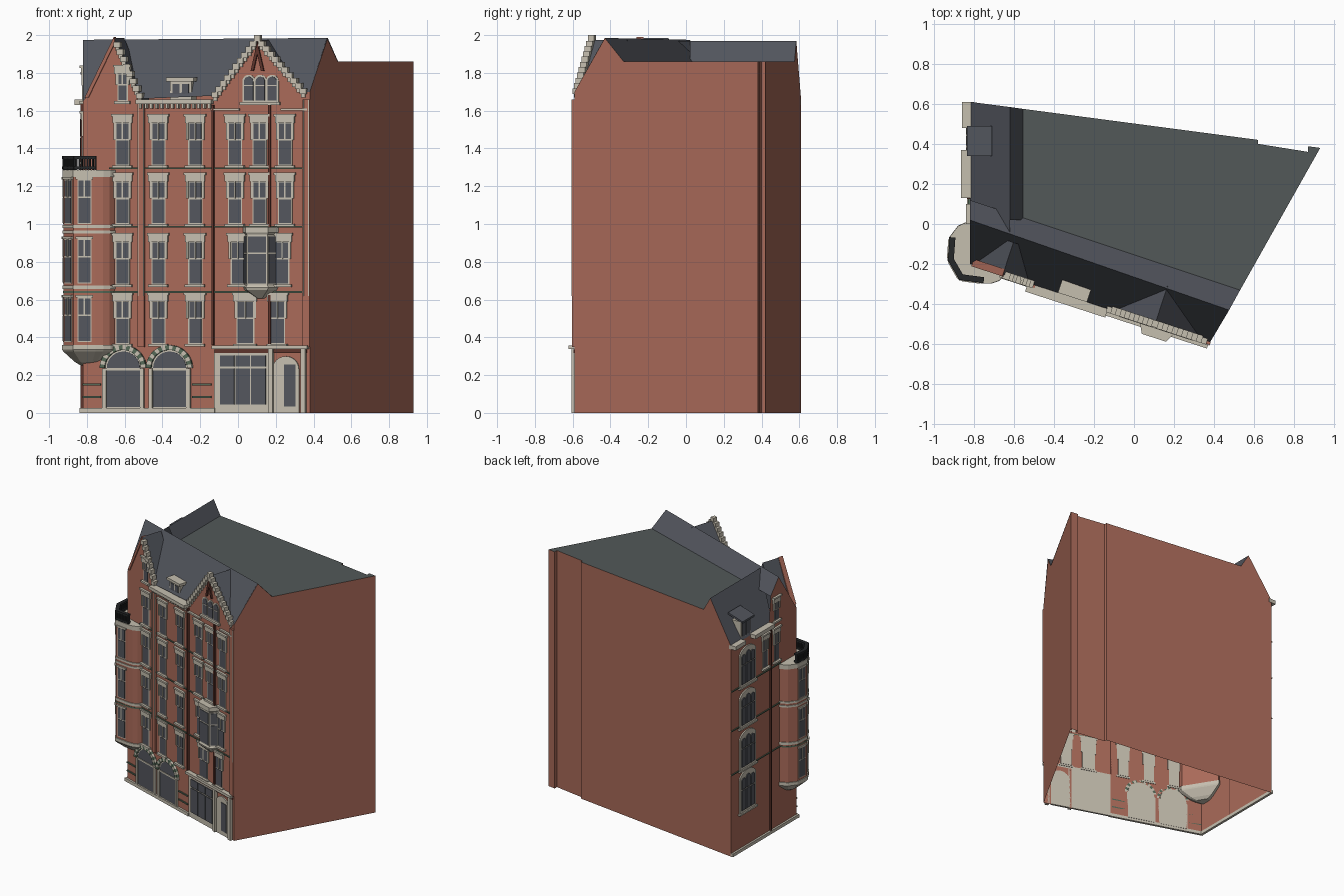
import bpy, bmesh, math
from mathutils import Vector

old = bpy.data.objects.get("Cube")
if old:
    bpy.data.objects.remove(old)

COLOURS = {
    "brick": (0.40, 0.145, 0.10), "stone": (0.56, 0.52, 0.43), "glass": (0.088, 0.094, 0.11),
    "slate": (0.083, 0.09, 0.108), "flat_roof": (0.085, 0.098, 0.098), "iron": (0.018, 0.02, 0.021),
    "green_tile": (0.09, 0.14, 0.095), "dark_brick": (0.11, 0.035, 0.025)}
mats = {}
for name, rgb in COLOURS.items():
    m = bpy.data.materials.new(name)
    m.use_nodes = True
    m.diffuse_color = (*rgb, 1)
    bsdf = m.node_tree.nodes["Principled BSDF"]
    bsdf.inputs["Base Color"].default_value = (*rgb, 1)
    bsdf.inputs["Roughness"].default_value = 0.8
    mats[name] = m
parts = {}


def part(name, mat):
    return parts.setdefault(name, (bmesh.new(), mat))[0]


# A wall frame is (origin, along, outward); points are given as (along, height, depth)
def wall_between(p, q):
    p, q = Vector((*p, 0)), Vector((*q, 0))
    u = (q - p).normalized()
    return (p + q) / 2, u, Vector((u.y, -u.x, 0))


def at(wall, s, z, d=0.0):
    return wall[0] + wall[1] * s + wall[2] * d + Vector((0, 0, z))


def face(name, mat, pts):
    bm = part(name, mat)
    bm.faces.new([bm.verts.new(p) for p in pts])


def loft(name, mat, rings):
    bm = part(name, mat)
    vs = [[bm.verts.new(p) for p in ring] for ring in rings]
    n = len(vs[0])
    for a, b in zip(vs, vs[1:]):
        for i in range(n):
            bm.faces.new((a[i], a[(i + 1) % n], b[(i + 1) % n], b[i]))
    bm.faces.new(vs[0][::-1])
    bm.faces.new(vs[-1])


def prism(name, mat, wall, pts, d0, d1):
    loft(name, mat, [[at(wall, s, z, d) for s, z in pts] for d in (d0, d1)])


def box(name, mat, wall, s0, s1, z0, z1, d0, d1):
    prism(name, mat, wall, [(s0, z0), (s1, z0), (s1, z1), (s0, z1)], d0, d1)


def arch(c, r, z0, spring, rise, n=12):
    arc = [(c + r * math.cos(math.pi * i / n), spring + rise * math.sin(math.pi * i / n)) for i in range(n + 1)]
    return [(c - r, z0), (c + r, z0)] + arc


def window(label, wall, c, z0, z1, w=0.075, trim=True):
    h, zt = w / 2, z0 + (z1 - z0) * 0.6
    box(label + "_frames", "stone", wall, c - h, c + h, z0, z1, -0.006, 0.003)
    for a, b in ((z0 + 0.006, zt - 0.004), (zt + 0.004, z1 - 0.004)):
        box(label + "_panes", "glass", wall, c - h + 0.006, c + h - 0.006, a, b, 0, 0.005)
    box(label + "_frames", "stone", wall, c - 0.003, c + 0.003, zt, z1, 0, 0.009)
    if trim:
        box(label + "_lintels", "stone", wall, c - h - 0.014, c + h + 0.014, z1, z1 + 0.035, -0.004, 0.012)
        box(label + "_lintels", "stone", wall, c - h - 0.02, c + h + 0.02, z1 + 0.035, z1 + 0.048, -0.004, 0.018)
        box(label + "_sills", "stone", wall, c - h - 0.014, c + h + 0.014, z0 - 0.014, z0, -0.004, 0.02)
        for k in (-1, 1):
            e = c + k * (h + 0.004)
            box(label + "_jambs", "stone", wall, e - 0.005, e + 0.005, zt, z1, -0.004, 0.008)


# Front frame measures along x, left frame along -y
along = Vector((1, -0.325, 0))
front = (Vector((0, -0.4665, 0)), along, Vector((-0.325, -1, 0)).normalized())
left = (Vector((-0.82, 0, 0)), Vector((0, -1, 0)), Vector((-1, 0, 0)))

# Brick shell, open underneath
face("front_wall", "brick", [at(front, x, z) for x, z in (
    (-.82, 0), (.38, 0), (.38, 1.7), (.35, 1.7), (.105, 1.97), (-.13, 1.66),
    (-.51, 1.65), (-.655, 1.97), (-.8, 1.68), (-.82, 1.65))])
face("left_wall", "brick", [(-.82, y, z) for y, z in (
    (.61, 0), (-.2, 0), (-.2, 1.65), (.02, 1.975), (.12, 1.86), (.14, 1.65), (.61, 1.65))])
face("right_wall", "brick", [(.38 + (y + .59) * .567, y, z) for y, z in (
    (-.59, 0), (.38, 0), (.38, 1.86), (-.33, 1.86), (-.43, 1.985), (-.59, 1.7))])
back = [(.93, .38), (.87, .388), (.87, .36), (.62, .4), (.62, .42), (-.555, .575)]
for p, q in zip(back, back[1:]):
    face("back_wall", "brick", [(*p, 0), (*q, 0), (*q, 1.86), (*p, 1.86)])
face("back_wall", "brick", [(-.555, .575, 0), (-.82, .61, 0), (-.82, .61, 1.65), (-.62, .584, 1.97), (-.555, .575, 1.86)])

# Roofs
ridge_l, ridge_r = (-.82, .02, 1.975), (.475, -.43, 1.985)
face("front_roof", "slate", [ridge_l, ridge_r, (.38, -.59, 1.7), (-.82, -.2, 1.65)])
face("ridge_back_roof", "slate", [ridge_l, ridge_r, (.53, -.33, 1.86), (-.82, .12, 1.86)])
face("left_roof", "slate", [(-.82, .61, 1.65), (-.62, .584, 1.97), (-.62, -.04, 1.97), (-.82, .1, 1.65)])
face("left_roof_inner", "slate", [(-.62, .584, 1.97), (-.555, .575, 1.86), (-.555, .02, 1.86), (-.62, .02, 1.97)])
face("flat_roof", "flat_roof", [(*p, 1.86) for p in back] + [(-.555, .03, 1.86), (.53, -.33, 1.86)])
prism("left_gable_roof", "slate", front, [(-.8, 1.66), (-.51, 1.63), (-.655, 1.985)], -.17, -.002)
prism("right_gable_roof", "slate", front, [(-.13, 1.64), (.35, 1.68), (.105, 1.975)], -.2, -.002)


# Stepped gable copings
def steps(a, b, n):
    for i in range(n):
        t = (i + .5) / n
        x, z = a[0] + (b[0] - a[0]) * t, a[1] + (b[1] - a[1]) * t
        box("gable_steps", "stone", front, x - .017, x + .017, z - .016, z + .014, -.02, .018)
        box("gable_steps", "stone", front, x - .01, x + .01, z - .035, z - .016, -.01, .01)


steps((-.13, 1.67), (.095, 1.97), 10)
steps((.36, 1.69), (.115, 1.97), 10)
steps((-.51, 1.66), (-.645, 1.97), 8)
box("gable_finials", "stone", front, .09, .12, 1.965, 2.0, -.02, .015)
prism("gable_brace", "dark_brick", front, [(.07, 1.81), (.085, 1.81), (.105, 1.9), (.125, 1.81), (.14, 1.81), (.105, 1.965)], 0, .012)
prism("left_gable_coping", "brick", front, [(-.81, 1.67), (-.79, 1.67), (-.65, 1.96), (-.655, 1.99)], -.03, .008)

# Front windows on the upper floors
floors = (.365, .68, 1.0, 1.31)
for i, z in enumerate(floors):
    for x in (-.61, -.42, -.225):
        window("front_window", front, x, z, z + .225)
    for x, w in (((.04, .095), (.21, .08)), ((0, .075), (.235, .075)),
                 *[((-.015, .075), (.115, .075), (.25, .075))] * 2)[i]:
        window("front_window", front, x, z, z + .225, w)
window("front_window", front, -.61, 1.65, 1.795, .055)
for x in (.058, .12, .182):
    prism("gable_window_frames", "stone", front, arch(x, .034, 1.645, 1.755, .035), -.004, .004)
    prism("gable_window_panes", "glass", front, arch(x, .024, 1.655, 1.755, .025), 0, .008)
    box("gable_window_frames", "stone", front, x - .024, x + .024, 1.73, 1.736, 0, .01)
box("gable_window_sill", "stone", front, .015, .225, 1.63, 1.645, 0, .02)

# Oriel bay
plan = [(.035, 0), (.065, .06), (.175, .06), (.205, 0)]


def oriel_ring(z, k):
    return [at(front, .12 + (s - .12) * k, z, max(d * k, -.002)) for s, d in plan]


loft("oriel", "stone", [oriel_ring(z, k) for z, k in (
    (.605, .2), (.65, 1), (.665, 1.08), (.675, 1), (.945, 1), (.955, 1.1), (.985, 1.1))])
for (s0, d0), (s1, d1) in zip(plan, plan[1:]):
    p, q = at(front, s0, 0, d0), at(front, s1, 0, d1)
    w = wall_between(p.xy, q.xy)
    h = (q - p).length / 2 - .008
    for a, b in ((.685, .84), (.85, .935)):
        box("oriel_panes", "glass", w, -h, h, a, b, -.002, .004)

# String courses, pilasters and downpipes
for z in (.64, .985, 1.295):
    box("string_courses", "green_tile", front, -.68, .36, z - .004, z + .004, 0, .008)
    box("string_courses", "green_tile", left, -.61, 0, z - .004, z + .004, 0, .008)
for x in (-.51, .365):
    box("pilasters", "brick", front, x - .018, x + .018, .35, 1.66, 0, .014)
    for k in (-.016, .012):
        box("pilaster_edges", "stone", front, x + k, x + k + .004, .62, 1.66, 0, .018)
for x in (-.13, .17):
    box("downpipes", "dark_brick", front, x - .006, x + .006, .36, 1.63, 0, .016)
box("side_downpipe", "dark_brick", left, -.135, -.125, 0, 1.64, 0, .014)

# Eaves parapet, brackets and front dormer
box("eaves_parapet", "stone", front, -.53, -.13, 1.635, 1.66, -.02, .045)
box("eaves_parapet", "stone", front, -.14, .01, 1.6, 1.612, 0, .016)
box("eaves_parapet", "stone", front, .23, .37, 1.6, 1.612, 0, .016)
for i in range(14):
    x = -.515 + i * .028
    box("eaves_brackets", "stone", front, x, x + .012, 1.612, 1.635, 0, .03)
box("front_dormer", "stone", front, -.365, -.25, 1.65, 1.755, -.1, -.015)
box("front_dormer", "stone", front, -.38, -.235, 1.755, 1.775, -.1, 0)
for x in (-.332, -.283):
    box("front_dormer_panes", "glass", front, x - .018, x + .018, 1.675, 1.74, -.02, -.011)

# Ground floor arches, with alternating arch blocks
for c in (-.605, -.36):
    prism("arch_frames", "stone", front, arch(c, .1, .02, .235, .1), -.006, .004)
    prism("arch_panes", "glass", front, arch(c, .088, .03, .235, .09), 0, .007)
    box("arch_transoms", "stone", front, c - .09, c + .09, .225, .237, 0, .012)
    for k in (-1, 1):
        e = c + k * .1
        box("arch_piers", "stone", front, e - .01, e + .01, 0, .235, 0, .014)
    n = 18
    for i in range(n):
        a, b = math.pi * i / n, math.pi * (i + 1) / n
        quad = [(c + r * math.cos(t), .237 + r * math.sin(t)) for r, t in ((.096, a), (.122, a), (.122, b), (.096, b))]
        prism(*(("arch_tiles", "green_tile") if i % 2 else ("arch_blocks", "stone")), front, quad, 0, .02)

# Shopfront and doorway
box("shopfront", "stone", front, -.125, .17, .0, .335, -.006, .008)
for i in range(3):
    x = -.092 + i * .083
    for a, b in ((.045, .235), (.245, .305)):
        box("shopfront_panes", "glass", front, x, x + .076, a, b, 0, .014)
box("shopfront_cornice", "stone", front, -.13, .375, .338, .358, 0, .035)
box("shopfront_fascia", "dark_brick", front, -.12, .365, .318, .336, 0, .012)
prism("doorway", "stone", front, arch(.255, .07, 0, .23, .07), -.006, .01)
box("door_pane", "glass", front, .248, .308, .035, .255, 0, .015)
for x in (.178, .35):
    box("doorway_piers", "stone", front, x - .013, x + .013, 0, .338, 0, .024)
box("front_plinth", "stone", front, -.835, -.12, 0, .025, -.004, .015)
box("left_plinth", "stone", left, -.61, .2, 0, .025, -.004, .015)
for x0, x1 in ((-.82, -.725), (-.24, -.14)):
    for z in (.085, .15):
        box("wall_grilles", "green_tile", front, x0, x1, z - .005, z + .005, 0, .008)

# Corner turret
hub = Vector((-.79, -.14))
outline = [(-.8, .02), (-.83, .005), (-.875, -.015), (-.917, -.07), (-.925, -.18), (-.87, -.275),
           (-.755, -.29), (-.715, -.29), (-.68, -.278), (-.655, -.255), (-.65, -.22)]


def ring(z, k):
    return [(*(hub + (Vector(p) - hub) * k), z) for p in outline]


loft("turret", "brick", [ring(.345, 1), ring(1.25, 1)])
loft("turret_base", "stone", [ring(.25, .3), ring(.27, .55), ring(.325, 1), ring(.335, 1.05), ring(.36, 1.05)])
for z0, z1 in ((.655, .675), (.95, .965), (.98, .995), (1.25, 1.285)):
    loft("turret_bands", "stone", [ring(z0, 1.04), ring(z1, 1.04)])
loft("turret_tiles", "green_tile", [ring(.634, 1.015), ring(.645, 1.015)])
for i in (3, 4, 5):
    w = wall_between(outline[i], outline[i + 1])
    for z in (.375, .685, 1.0):
        window("turret_window", w, 0, z, z + .235, .075, False)
        box("turret_lintels", "stone", w, -.046, .046, z + .235, z + .25, 0, .01)

# Turret railing
for i in (3, 4, 5):
    w = wall_between(outline[i], outline[i + 1])
    h = (Vector(outline[i]) - Vector(outline[i + 1])).length / 2
    for z in (1.29, 1.345):
        box("railing_rails", "iron", w, -h - .004, h + .004, z, z + .014, -.025, .004)
    for j in range(9):
        s = -h + 2 * h * j / 8
        box("railing_bars", "iron", w, s - .004, s + .004, 1.285, 1.35, -.018, .002)

# Left side windows, cornices and dormer
for z, h in ((.3, .32), (.64, .29), (.97, .28), (1.29, .3)):
    prism("side_window_frames", "stone", left, arch(-.415, .1, z, z + h - .06, .06), -.004, .01)
    for k in (-1, 0, 1):
        c = -.415 + k * .056
        top = z + h - (.05 if k else .035)
        box("side_window_panes", "glass", left, c - .024, c + .024, z + .02, z + h * .55, 0, .016)
        prism("side_window_panes", "glass", left, arch(c, .024, z + h * .58, top - .02, .02, 6), 0, .016)
    box("side_window_sills", "stone", left, -.525, -.305, z - .012, z, 0, .02)
for y, z, h in ((.19, 1.33, .22), (.05, 1.33, .22), (.05, 1.65, .14)):
    window("side_window", left, -y, z, z + h, .06)
box("side_cornice", "stone", left, -.61, -.48, 1.63, 1.66, -.02, .04)
box("side_cornice", "stone", left, -.37, -.13, 1.63, 1.66, -.02, .045)
box("side_dormer", "stone", left, -.475, -.355, 1.64, 1.79, -.1, -.01)
box("side_dormer_panes", "glass", left, -.46, -.42, 1.67, 1.775, -.02, -.006)
box("side_dormer_panes", "glass", left, -.41, -.37, 1.67, 1.775, -.02, -.006)
loft("side_dormer_roof", "slate", [[(x, y, z + t) for x, z in ((-.835, 1.79), (-.71, 1.83)) for y in
     ((.34, .49) if x < -.8 else (.49, .34))] for t in (0, .015)])

# Turn every part into an object
for name, (bm, mat) in parts.items():
    bmesh.ops.recalc_face_normals(bm, faces=bm.faces)
    me = bpy.data.meshes.new(name)
    bm.to_mesh(me)
    bm.free()
    me.materials.append(mats[mat])
    bpy.context.collection.objects.link(bpy.data.objects.new(name, me))
